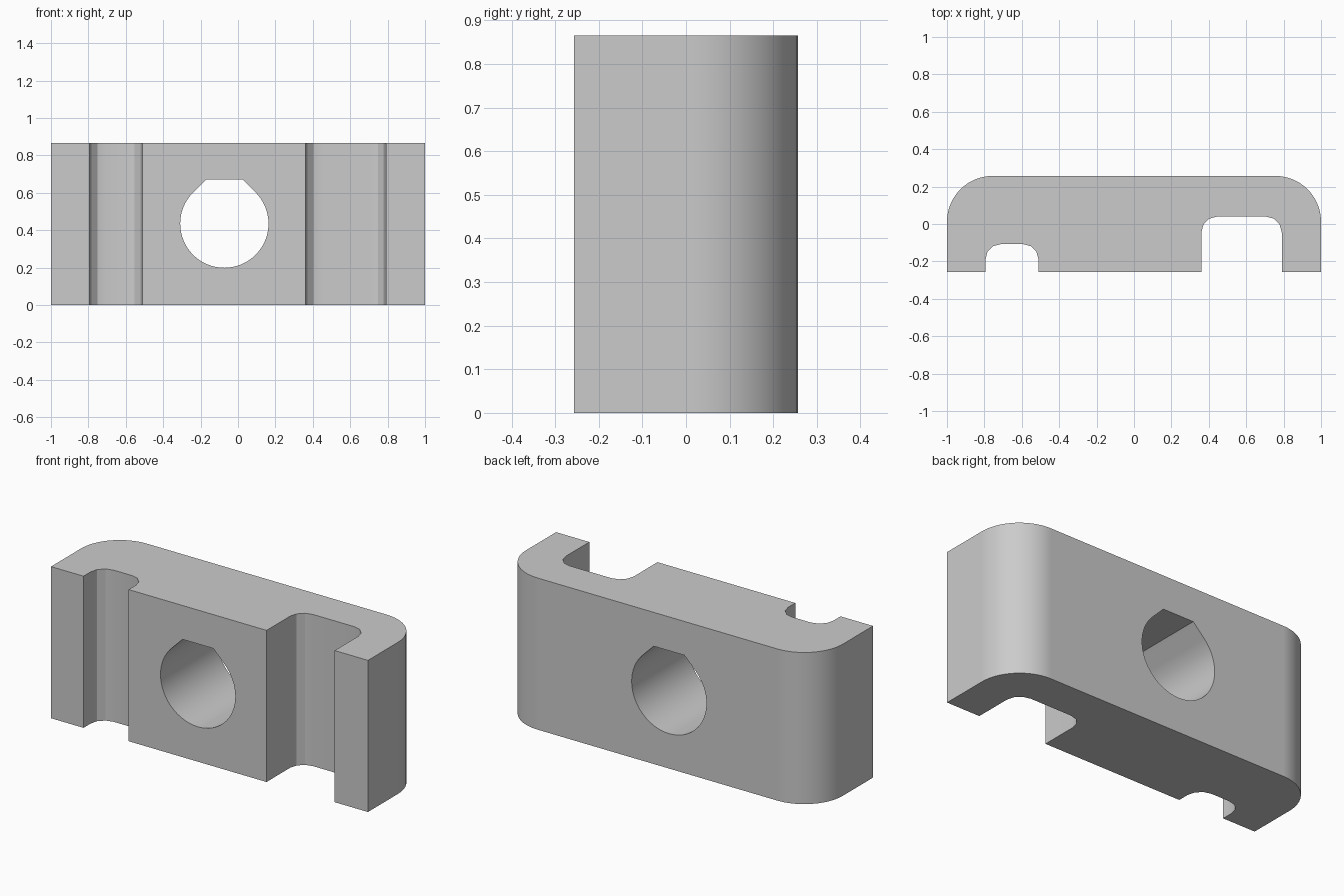
import bpy
import bmesh
from math import sin, cos, pi, radians

if "Cube" in bpy.data.objects:
    bpy.data.objects.remove(bpy.data.objects["Cube"])

HEIGHT, HALF_DEPTH = 0.865, 0.257

grey = bpy.data.materials.new("light grey")
grey.use_nodes = True
colour = (0.6, 0.6, 0.6, 1)
grey.diffuse_color = colour
grey.node_tree.nodes["Principled BSDF"].inputs["Base Color"].default_value = colour


def arc(cx, cy, r, start, end, steps):
    """Points along a circular arc, angles in degrees."""
    angles = [radians(start + (end - start) * i / steps) for i in range(steps + 1)]
    return [(cx + r * cos(a), cy + r * sin(a)) for a in angles]


def slot(x0, x1, top, r=0.085):
    """Outline of a slot open to the front, with faceted inner corners."""
    return ([(x0, -HALF_DEPTH)] + arc(x0 + r, top - r, r, 180, 90, 3)
            + arc(x1 - r, top - r, r, 90, 0, 3) + [(x1, -HALF_DEPTH)])


def prism(name, points, direction):
    """Extrude a closed outline of 3D points."""
    bm = bmesh.new()
    face = bm.faces.new([bm.verts.new(p) for p in points])
    result = bmesh.ops.extrude_face_region(bm, geom=[face])
    verts = [g for g in result["geom"] if isinstance(g, bmesh.types.BMVert)]
    bmesh.ops.translate(bm, verts=verts, vec=direction)
    bmesh.ops.recalc_face_normals(bm, faces=bm.faces)
    mesh = bpy.data.meshes.new(name)
    bm.to_mesh(mesh)
    bm.free()
    mesh.materials.append(grey)
    obj = bpy.data.objects.new(name, mesh)
    bpy.context.collection.objects.link(obj)
    return obj


# Block with two front slots and rounded back corners
R = 0.245
outline = [(-1, -HALF_DEPTH)]
outline += slot(-0.795, -0.51, -0.107)
outline += slot(0.36, 0.79, 0.04)
outline += [(1, -HALF_DEPTH)]
outline += arc(1 - R, HALF_DEPTH - R, R, 0, 90, 20)
outline += arc(R - 1, HALF_DEPTH - R, R, 90, 180, 20)
body = prism("clamp_block", [(x, y, 0) for x, y in outline], (0, 0, HEIGHT))

# Teardrop hole with a flat top, bored front to back
cx, cz, hole_r, flat_z = -0.073, 0.435, 0.236, 0.672
half_flat = cz + hole_r * 2 ** 0.5 - flat_z
hole = arc(cx, cz, hole_r, 135, 405, 48) + [(cx + half_flat, flat_z), (cx - half_flat, flat_z)]
cutter = prism("hole_cutter", [(x, -0.5, z) for x, z in hole], (0, 1, 0))
cutter.hide_render = True

cut = body.modifiers.new("hole", "BOOLEAN")
cut.operation = "DIFFERENCE"
cut.solver = "EXACT"
cut.object = cutter
bpy.ops.object.select_all(action="DESELECT")
body.select_set(True)
bpy.context.view_layer.objects.active = body
bpy.ops.object.modifier_apply(modifier=cut.name)
bpy.data.objects.remove(cutter)

# Smooth the round surfaces, keep corners and slot facets crisp
bpy.ops.object.shade_smooth_by_angle(angle=radians(20))
weighted = body.modifiers.new("clean shading", "WEIGHTED_NORMAL")
weighted.keep_sharp = True
